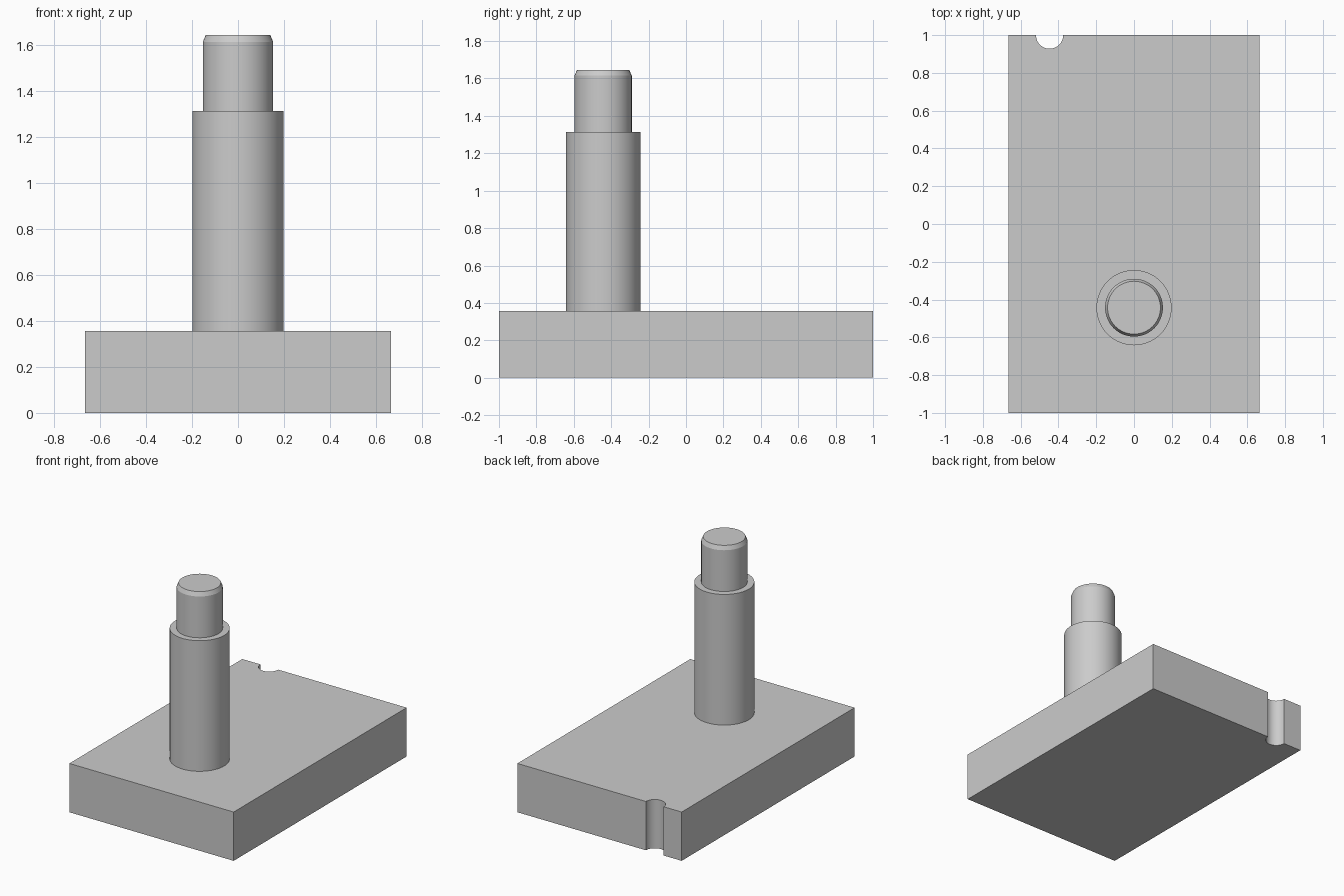
import bpy, bmesh, math

cube = bpy.data.objects.get("Cube")
if cube:
    bpy.data.objects.remove(cube, do_unlink=True)

grey = bpy.data.materials.new("plain grey")
grey.use_nodes = True
colour = (0.6, 0.6, 0.6, 1)
grey.diffuse_color = colour
grey.node_tree.nodes["Principled BSDF"].inputs["Base Color"].default_value = colour

HALF_W, HALF_L, BASE_H = 0.665, 1.0, 0.357


def finish(name, bm):
    bmesh.ops.recalc_face_normals(bm, faces=bm.faces)
    mesh = bpy.data.meshes.new(name)
    bm.to_mesh(mesh)
    bm.free()
    mesh.materials.append(grey)
    obj = bpy.data.objects.new(name, mesh)
    bpy.context.collection.objects.link(obj)
    bpy.ops.object.select_all(action="DESELECT")
    obj.select_set(True)
    bpy.context.view_layer.objects.active = obj
    bpy.ops.object.shade_smooth_by_angle(angle=math.radians(20))
    return obj


# Base plate: outline with a half-round notch in the back edge, extruded up
notch_x, notch_r, steps = -0.447, 0.072, 24
outline = [(-HALF_W, -HALF_L), (HALF_W, -HALF_L), (HALF_W, HALF_L)]
for i in range(steps + 1):
    a = -math.pi * i / steps
    outline.append((notch_x + notch_r * math.cos(a), HALF_L + notch_r * math.sin(a)))
outline.append((-HALF_W, HALF_L))

bm = bmesh.new()
face = bm.faces.new([bm.verts.new((x, y, 0)) for x, y in outline])
top = bmesh.ops.extrude_face_region(bm, geom=[face], use_keep_orig=True)
bmesh.ops.translate(bm, vec=(0, 0, BASE_H),
                    verts=[v for v in top["geom"] if isinstance(v, bmesh.types.BMVert)])
finish("base_plate", bm)

# Stepped post: radius and height profile spun round its axis
profile = [(0, BASE_H), (0.199, BASE_H), (0.199, 1.313), (0.153, 1.313),
           (0.153, 1.615), (0.14, 1.645), (0, 1.645)]
bm = bmesh.new()
verts = [bm.verts.new((r, 0, z)) for r, z in profile]
edges = [bm.edges.new(pair) for pair in zip(verts, verts[1:])]
bmesh.ops.spin(bm, geom=verts + edges, cent=(0, 0, 0), axis=(0, 0, 1),
               angle=math.tau, steps=64)
bmesh.ops.remove_doubles(bm, verts=bm.verts, dist=0.0001)
post = finish("stepped_post", bm)
post.location.y = -0.443
